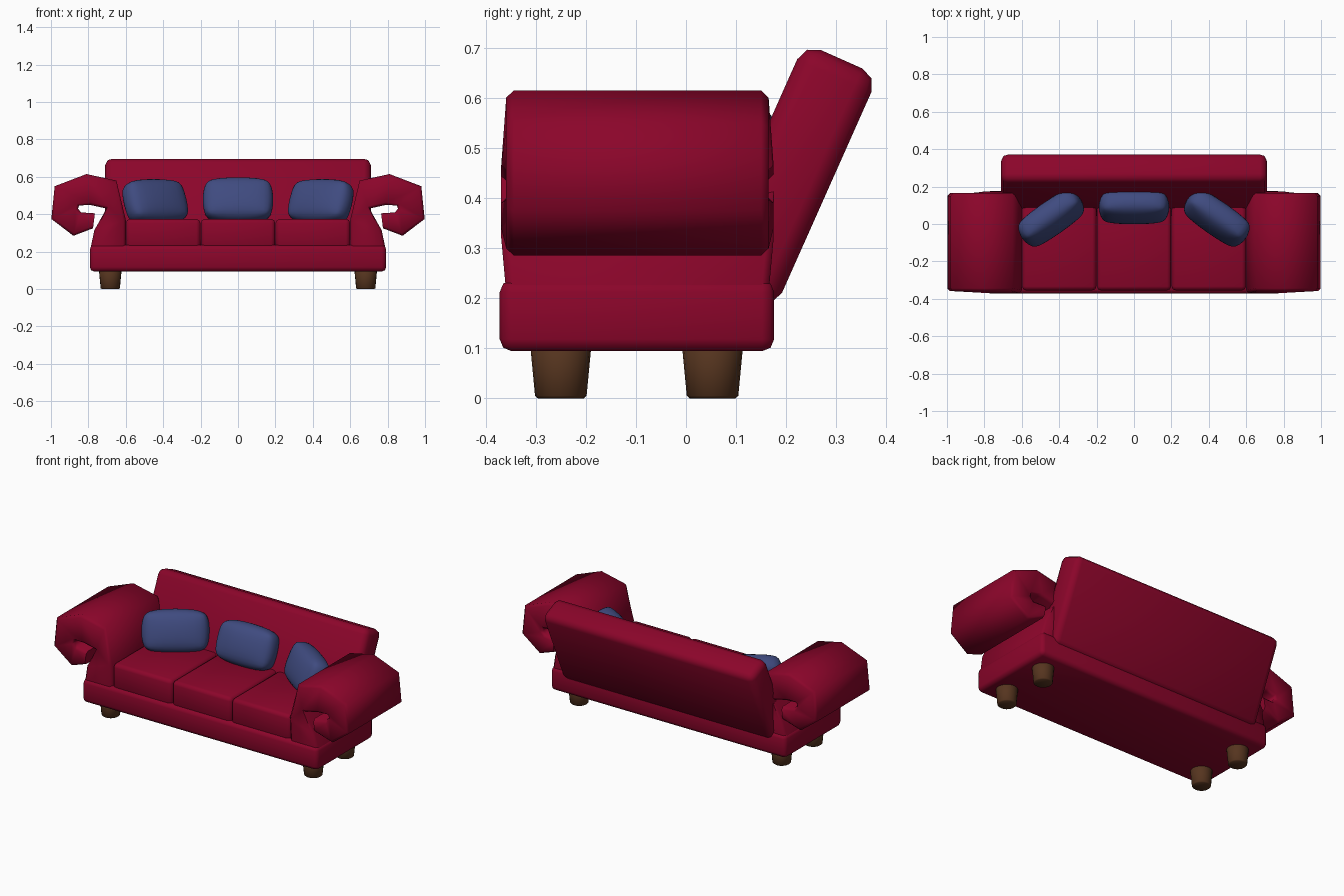
import bpy, bmesh, math
from mathutils import Matrix, Vector

if "Cube" in bpy.data.objects:
    bpy.data.objects.remove(bpy.data.objects["Cube"])


def material(name, rgb):
    m = bpy.data.materials.new(name)
    m.diffuse_color = (*rgb, 1)
    m.use_nodes = True
    m.node_tree.nodes["Principled BSDF"].inputs["Base Color"].default_value = m.diffuse_color
    return m


RED = material("crimson fabric", (0.258, 0.0015, 0.023))
BLUE = material("blue fabric", (0.05, 0.07, 0.215))
WOOD = material("brown wood", (0.092, 0.035, 0.0135))


def finish(name, bm, mat, bevel=0.0, segments=1, subsurf=0, angle=60):
    bmesh.ops.recalc_face_normals(bm, faces=bm.faces)
    me = bpy.data.meshes.new(name)
    bm.to_mesh(me)
    bm.free()
    ob = bpy.data.objects.new(name, me)
    bpy.context.collection.objects.link(ob)
    me.materials.append(mat)
    bpy.ops.object.select_all(action='DESELECT')
    ob.select_set(True)
    bpy.context.view_layer.objects.active = ob
    if bevel:
        b = ob.modifiers.new("bevel", 'BEVEL')
        b.width, b.segments = bevel, segments
        b.limit_method, b.angle_limit = 'ANGLE', math.radians(70)
    if subsurf:
        s = ob.modifiers.new("soften", 'SUBSURF')
        s.levels = s.render_levels = subsurf
    for mod in list(ob.modifiers):
        bpy.ops.object.modifier_apply(modifier=mod.name)
    bpy.ops.object.shade_smooth_by_angle(angle=math.radians(angle))
    return ob


def box(name, size, center, mat, tilt=0, turn=0, **kw):
    bm = bmesh.new()
    bmesh.ops.create_cube(bm, size=1)
    bm.transform(Matrix.Translation(center)
                 @ Matrix.Rotation(math.radians(turn), 4, 'Z')
                 @ Matrix.Rotation(math.radians(-tilt), 4, 'X')
                 @ Matrix.Diagonal((*size, 1)))
    return finish(name, bm, mat, **kw)


# Base and leaning back
box("base", (1.585, 0.548, 0.142), (0, -0.098, 0.165), RED, bevel=0.024, segments=2)
box("backrest", (1.42, 0.162, 0.51), (0, 0.207, 0.444), RED, tilt=24, bevel=0.036, segments=2)

# Seat cushions
for i, x in enumerate((-0.4, 0, 0.4)):
    box(f"seat_cushion_{i + 1}", (0.398, 0.50, 0.16), (x, -0.105, 0.295), RED,
        bevel=0.022, segments=2)

# Throw pillows, the outer two turned inward
for name, x, y, z, turn in (("left", -0.443, 0.03, 0.468, 35),
                            ("middle", 0, 0.09, 0.477, 0),
                            ("right", 0.443, 0.03, 0.468, -35)):
    box(f"{name}_pillow", (0.385, 0.165, 0.255), (x, y, z), BLUE, tilt=22, turn=turn,
        bevel=0.05, subsurf=2, angle=180)

# Rolled arms: a curled strip of (outer, inner) points in x and z, extruded along y
STRIP = [((0.60, 0.21), (0.79, 0.21)), ((0.60, 0.37), (0.768, 0.315)),
         ((0.65, 0.58), (0.70, 0.43)), ((0.81, 0.615), (0.79, 0.45)),
         ((0.98, 0.55), (0.85, 0.447)), ((0.998, 0.375), (0.855, 0.43)),
         ((0.88, 0.285), (0.84, 0.41)), ((0.775, 0.325), (0.765, 0.405))]
ROUND = 0.015


def half_depth(x, z):
    return 0.262 if x > 0.8 or z > 0.55 or z < 0.25 else 0.272


for side, s in (("left", -1), ("right", 1)):
    bm = bmesh.new()
    rings = []
    for outer, inner in STRIP:
        o, i = Vector(outer), Vector(inner)
        step = (i - o).normalized() * ROUND
        ring = []
        # Cross-section with its four corners cut off
        for p, inset, e in ((o, 1, -1), (o, 0, -1), (o, 0, 1), (o, 1, 1),
                            (i, -1, 1), (i, 0, 1), (i, 0, -1), (i, -1, -1)):
            q = p + step * inset
            depth = half_depth(*p) - (0 if inset else ROUND)
            ring.append(bm.verts.new((s * q.x, -0.097 + e * depth, q.y)))
        rings.append(ring)
    for a, b in zip(rings, rings[1:]):
        for k in range(8):
            m = (k + 1) % 8
            bm.faces.new((a[k], a[m], b[m], b[k]))
    bm.faces.new(rings[0])
    bm.faces.new(rings[-1])
    finish(f"{side}_arm", bm, RED)

# Tapered legs
for side, x in (("left", -0.683), ("right", 0.683)):
    for end, y in (("front", -0.25), ("back", 0.053)):
        bm = bmesh.new()
        bmesh.ops.create_cone(bm, cap_ends=True, segments=20, radius1=0.051, radius2=0.061,
                              depth=0.105, matrix=Matrix.Translation((x, y, 0.0525)))
        finish(f"{end}_{side}_leg", bm, WOOD, bevel=0.005)
